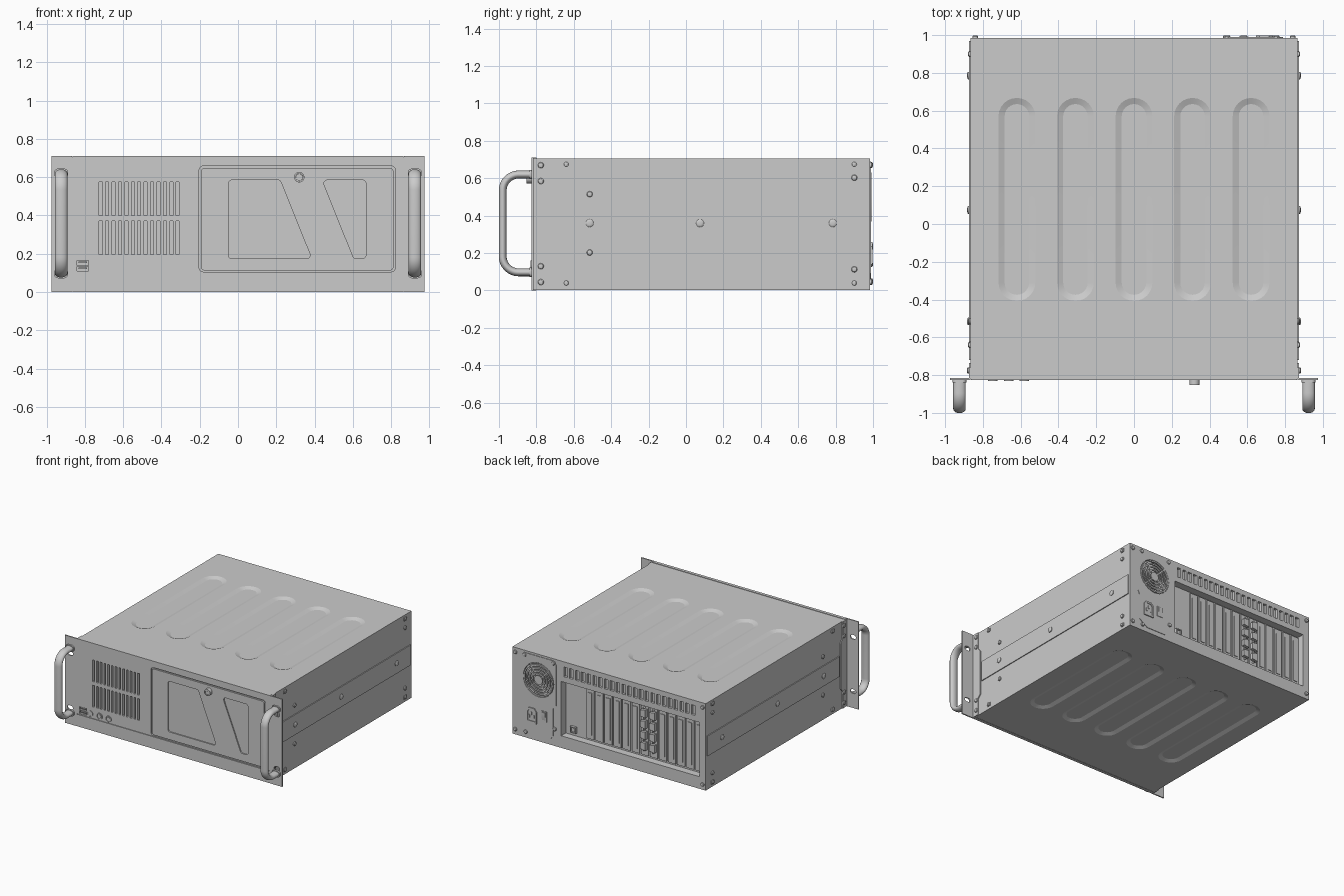
import bpy, bmesh
from math import sin, cos, tan, pi, radians, hypot
from mathutils import Vector

if "Cube" in bpy.data.objects:
    bpy.data.objects.remove(bpy.data.objects["Cube"])

# ---------- 2D outlines ----------
def rect(u0, u1, v0, v1):
    return [(u0, v0), (u1, v0), (u1, v1), (u0, v1)]

def circle(u, v, r, n=24):
    return [(u + r*cos(2*pi*i/n), v + r*sin(2*pi*i/n)) for i in range(n)]

def stadium(u, v0, v1, r, n=12):
    return ([(u + r*cos(pi*i/n), v1 + r*sin(pi*i/n)) for i in range(n+1)] +
            [(u - r*cos(pi*i/n), v0 - r*sin(pi*i/n)) for i in range(n+1)])

def fillet(pts, r, n=5, closed=True):
    out = []
    for i, p in enumerate(pts):
        if not closed and i in (0, len(pts)-1):
            out.append(p)
            continue
        p, a, b = Vector(p), Vector(pts[i-1]), Vector(pts[(i+1) % len(pts)])
        da, db = (a-p).normalized(), (b-p).normalized()
        half = da.angle(db)/2
        c = p + (da+db).normalized()*(r/sin(half))
        s, e = p + da*(r/tan(half)) - c, p + db*(r/tan(half)) - c
        out += [tuple(c + s.lerp(e, k/n).normalized()*r) for k in range(n+1)]
    return out

# ---------- solids: (list of 3D loops, ring flag) ----------
def loop(axis, pts, w):
    f = {'x': lambda u, v: (w, u, v), 'y': lambda u, v: (u, w, v), 'z': lambda u, v: (u, v, w)}[axis]
    return [f(u, v) for u, v in pts]

def prism(axis, pts, lo, hi, pts_hi=None):
    return ([loop(axis, pts, lo), loop(axis, pts_hi or pts, hi)], False)

def box(x0, x1, y0, y1, z0, z1):
    return prism('z', rect(x0, x1, y0, y1), z0, z1)

def ring(axis, u, v, ro, ri, lo, hi, n=32):
    o, i = circle(u, v, ro, n), circle(u, v, ri, n)
    return ([loop(axis, o, lo), loop(axis, o, hi), loop(axis, i, hi), loop(axis, i, lo)], True)

def screw(axis, u, v, w, h, r=0.016):
    return ([loop(axis, circle(u, v, k*r, 16), w + t*h) for k, t in ((1, -.3), (1, .5), (.8, .85), (.45, 1))], False)

def both(solids):
    return solids + [([[(-x, y, z) for x, y, z in l] for l in ls], c) for ls, c in solids]

def part(name, solids, cut=None, angle=32):
    bm = bmesh.new()
    for loops, cyc in solids:
        vs = [[bm.verts.new(p) for p in l] for l in loops]
        n = len(vs[0])
        for a, b in zip(vs, vs[1:] + ([vs[0]] if cyc else [])):
            for i in range(n):
                bm.faces.new((a[i], a[(i+1) % n], b[(i+1) % n], b[i]))
        if not cyc:
            bm.faces.new(vs[0][::-1])
            bm.faces.new(vs[-1])
    bmesh.ops.recalc_face_normals(bm, faces=bm.faces)
    me = bpy.data.meshes.new(name)
    bm.to_mesh(me)
    bm.free()
    ob = bpy.data.objects.new(name, me)
    bpy.context.collection.objects.link(ob)
    if cut:
        c = part(name + "_cutter", cut)
        mod = ob.modifiers.new("cut", 'BOOLEAN')
        mod.object, mod.operation, mod.solver = c, 'DIFFERENCE', 'EXACT'
        bpy.context.view_layer.update()
        ev = ob.evaluated_get(bpy.context.evaluated_depsgraph_get())
        ob.data = bpy.data.meshes.new_from_object(ev)
        ob.modifiers.clear()
        bpy.data.objects.remove(c)
    ob.data.shade_smooth()
    ob.data.set_sharp_from_angle(angle=radians(angle))
    return ob

BACK, SIDE, FRONT = 0.985, 0.866, -0.825

# ---------- case with pressed ribs, rear bay, rear vents ----------
cuts = []
for i in range(5):
    x = -0.62 + 0.31*i
    wide, thin = stadium(x, -0.31, 0.57, 0.105), stadium(x, -0.31, 0.57, 0.065)
    cuts += [prism('z', thin, 0.693, 0.709, wide), prism('z', wide, -0.002, 0.014, thin)]
cuts.append(box(-0.81, 0.43, 0.925, 1.1, 0.10, 0.54))
cuts += [box(x - .016, x + .016, 0.965, 1.1, 0.585, 0.665) for x in (0.39 - 0.052*i for i in range(23))]
cuts.append(prism('y', circle(0.63, 0.50, 0.137, 40), 0.955, 1.1))
part("case", [box(-SIDE, SIDE, -0.80, BACK, 0.002, 0.706)], cuts, angle=10)

# ---------- front panel ----------
cuts = [box(x - .008, x + .008, -1, -0.803, z, z + .175)
        for x in (-0.717 + 0.0335*i for i in range(13)) for z in (0.195, 0.40)]
cuts.append(box(-1, 1, -1, FRONT + .006, 0.097, 0.103))
cuts.append(prism('y', fillet(rect(-0.203, 0.822, 0.106, 0.658), 0.022), -1, FRONT + .012))
cuts += [box(-0.842, -0.782, -1, FRONT + .016, z, z + .024) for z in (0.110, 0.140)]
part("front_panel", [box(-0.864, 0.864, FRONT, -0.80, 0, 0.71)], cuts)
part("usb_tongues", [box(-0.834, -0.79, FRONT + .002, FRONT + .018, z, z + .008) for z in (0.121, 0.151)])

# ---------- drive door with two recessed windows and a lock ----------
windows = [[(-0.05, 0.175), (0.385, 0.175), (0.22, 0.585), (-0.05, 0.585)],
           [(0.44, 0.585), (0.668, 0.585), (0.668, 0.175), (0.605, 0.175)]]
part("drive_door", [prism('y', fillet(rect(-0.194, 0.813, 0.113, 0.648), 0.02), FRONT - .001, FRONT + .013)],
     [prism('y', fillet(w, 0.018), -1, FRONT + .008) for w in windows])
part("door_lock", [ring('y', 0.32, 0.60, 0.027, 0.019, -0.853, FRONT),
                   prism('y', circle(0.32, 0.60, 0.0185), -0.849, FRONT),
                   box(0.317, 0.323, -0.851, -0.84, 0.59, 0.61)])

# ---------- front buttons ----------
btn = []
for i, x in enumerate((-0.747, -0.662, -0.582)):
    btn.append(ring('y', x, 0.135, 0.025, 0.021, FRONT - .006, FRONT + .003))
    btn.append(prism('y', circle(x, 0.135, 0.0205 if i == 0 else 0.014), FRONT - .004, FRONT + .003))
part("front_buttons", btn)

# ---------- rack ears: front flange, side plate, tab ----------
part("rack_ears", both([box(0.866, 0.975, -0.826, -0.816, 0, 0.71)]),
     both([prism('y', fillet(rect(0.902, 0.952, z - .017, z + .017), 0.0165), -1, -0.7) for z in (0.135, 0.575)]))
tab = [(-0.82, 0.003), (-0.76, 0.003), (-0.76, 0.14), (-0.735, 0.17), (-0.735, 0.54),
       (-0.76, 0.57), (-0.76, 0.706), (-0.82, 0.706)]
part("ear_side_plates", both([prism('x', tab, 0.86, 0.874)]))

# ---------- handles: oval tube along a rounded path ----------
path = fillet([(-0.82, 0.097), (-0.98, 0.097), (-0.98, 0.62), (-0.82, 0.62)], 0.085, 10, closed=False)
rings = []
for i, (y, z) in enumerate(path):
    a, b = path[max(i-1, 0)], path[min(i+1, len(path)-1)]
    d = hypot(b[0]-a[0], b[1]-a[1])
    ty, tz = (b[0]-a[0])/d, (b[1]-a[1])/d
    rings.append([(0.924 + .033*cos(t), y - tz*.021*sin(t), z + ty*.021*sin(t))
                  for t in (2*pi*k/24 for k in range(24))])
part("handles", both([(rings, False)]))
part("handle_collars", both([prism('y', fillet(rect(0.888, 0.960, z - .025, z + .025), 0.02), -0.838, -0.82)
                             for z in (0.097, 0.62)]))

# ---------- side slide rails ----------
part("side_rails", both([box(0.86, 0.873, -0.72, 0.97, 0.276, 0.44)]))

# ---------- side screws and corner fasteners ----------
s = [screw('x', y, 0.36, 0.873, 0.010, 0.021) for y in (-0.515, 0.075, 0.785)]
s += [screw('x', y, z, SIDE, 0.012) for y, z in ((-0.515, .515), (-0.515, .203), (0.9, .603), (0.9, .113))]
s += [screw('x', -0.776, z, 0.874, 0.011) for z in (0.67, 0.585, 0.13, 0.045)]
for y in (-0.64, 0.9):
    for z in (0.675, 0.04):
        s += [prism('x', fillet(rect(y - .017, y + .017, z - .015, z + .015), .005), 0.86, 0.872),
              screw('x', y, z, 0.872, 0.008, 0.013)]
part("side_screws", both(s))

# ---------- power supply plate, fan grille, socket, switch ----------
plate = [(0.50, 0.08), (0.53, 0.04), (0.70, 0.04), (0.775, 0.09), (0.775, 0.30), (0.79, 0.33),
         (0.79, 0.66), (0.76, 0.69), (0.50, 0.69), (0.472, 0.66), (0.472, 0.33), (0.50, 0.30)]
part("power_plate", [prism('y', plate, BACK - .004, BACK + .004)],
     [prism('y', circle(0.63, 0.50, 0.137, 40), 0.9, 1.1)])
g = [ring('y', 0.63, 0.50, r, r - .011, BACK - .002, BACK + .006, 40) for r in (0.132, 0.108, 0.084, 0.060)]
g.append(prism('y', circle(0.63, 0.50, 0.036), BACK - .002, BACK + .006))
for k in range(4):
    a = pi/4 + k*pi/2
    c, q = cos(a), sin(a)
    g.append(prism('y', [(0.63 + r*c - w*q, 0.50 + r*q + w*c)
                         for r, w in ((.03, -.005), (.14, -.005), (.14, .005), (.03, .005))], BACK - .001, BACK + .005))
part("fan_grille", g)
sock = [(0.645, 0.14), (0.735, 0.14), (0.735, 0.235), (0.715, 0.26), (0.665, 0.26), (0.645, 0.235)]
part("power_socket", [prism('y', sock, BACK, 0.997)],
     [prism('y', [(0.69 + (x - .69)*.75, 0.20 + (z - .20)*.75) for x, z in sock], 0.991, 1.1)])
part("socket_pins", [box(x - .004, x + .004, BACK, 0.996, z - .012, z + .012)
                     for x, z in ((0.67, 0.19), (0.71, 0.19), (0.69, 0.215))])
part("power_switch", [box(0.555, 0.605, BACK, 0.993, 0.175, 0.26),
                      prism('y', rect(0.563, 0.597, 0.183, 0.252), 0.992, 0.999, rect(0.563, 0.597, 0.222, 0.252))])

# ---------- rear screws ----------
part("rear_screws", [screw('y', x, z, BACK + .002, 0.012, 0.015) for x, z in
     ((0.755, 0.672), (0.495, 0.672), (0.745, 0.05), (0.485, 0.14), (-0.84, 0.67), (-0.84, 0.045),
      (0.84, 0.67), (0.84, 0.045))])

# ---------- expansion slot covers, two fitted cards, rear port block ----------
covers, ribs, ports = [], [], []
for i in range(13):
    x = 0.205 - 0.0815*i
    covers.append(box(x - .034, x + .034, 0.92, 0.935, 0.115, 0.53))
    if i in (6, 7):
        for k in range(4):
            z = 0.165 + 0.088*k
            ports.append(prism('y', [(x - .024, z), (x + .024, z + .008), (x + .024, z + .057), (x - .024, z + .065)],
                               0.93, 0.962))
            ports += [screw('y', x, z + t, 0.935, 0.018, 0.007) for t in (-.007, .073)]
    else:
        ribs.append(box(x - .018, x + .018, 0.93, 0.940, 0.15, 0.49))
part("slot_covers", covers)
part("slot_cover_ribs", ribs)
part("card_ports", ports)
part("rear_port", [box(0.33, 0.38, 0.92, 0.945, 0.125, 0.175)], [box(0.338, 0.372, 0.935, 1, 0.133, 0.167)])
